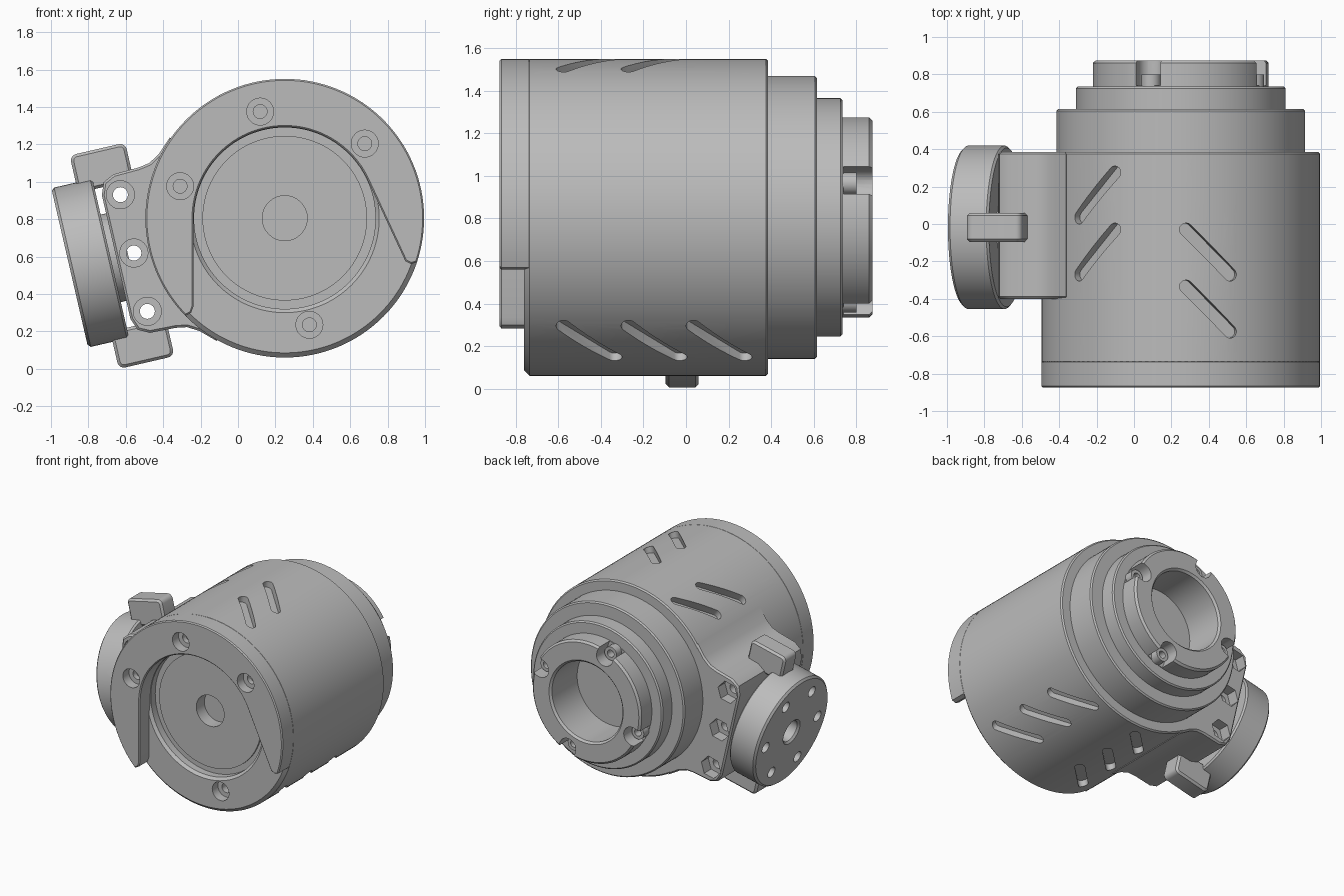
import bpy, bmesh, math
from math import sin, cos, radians, pi
from mathutils import Matrix, Vector

if "Cube" in bpy.data.objects:
    bpy.data.objects.remove(bpy.data.objects["Cube"])

grey = bpy.data.materials.new("machined_grey")
grey.use_nodes = True
COLOUR = (0.5, 0.5, 0.5, 1)
grey.diffuse_color = COLOUR
grey.node_tree.nodes["Principled BSDF"].inputs["Base Color"].default_value = COLOUR

# Housing axis runs along y; the clamp frame is tilted about it
CX, CZ, TILT = 0.25, 0.805, radians(13)
OUT = Vector((-cos(TILT), 0, -sin(TILT)))
UP = Vector((-sin(TILT), 0, cos(TILT)))
Y = Vector((0, 1, 0))
CENTRE = Vector((CX, 0, CZ))
IDENT = Matrix()


def frame(x, y, z, origin):
    """Matrix from three axes and an origin."""
    m = Matrix((x, y, z)).transposed().to_4x4()
    m.translation = origin
    return m


HOUSING = Matrix.Translation(CENTRE)
CLAMP = frame(OUT, Y, UP, CENTRE)


def polar(r, deg):
    """Point in the xz plane, angle measured clockwise from the top."""
    return (r * sin(radians(deg)), r * cos(radians(deg)))


def arc(r, a, b, steps):
    return [polar(r, a + (b - a) * i / steps) for i in range(steps + 1)]


def capsule(a, b, r, steps=10):
    """Rounded slot outline between two points."""
    a, b = Vector(a), Vector(b)
    ang = math.atan2(b.y - a.y, b.x - a.x)
    pts = []
    for c, start in ((b, ang - pi / 2), (a, ang + pi / 2)):
        for i in range(steps + 1):
            t = start + pi * i / steps
            pts.append((c.x + r * cos(t), c.y + r * sin(t)))
    return pts


def finish(bm, name, matrix):
    bm.transform(matrix)
    bmesh.ops.recalc_face_normals(bm, faces=bm.faces)
    me = bpy.data.meshes.new(name)
    bm.to_mesh(me)
    bm.free()
    me.materials.append(grey)
    ob = bpy.data.objects.new(name, me)
    bpy.context.collection.objects.link(ob)
    return ob


def prism(name, outline, y0, y1, matrix=IDENT, bevel=0):
    """Extrude an (x, z) outline along y, with optional chamfered rims."""
    bm = bmesh.new()
    base = bm.faces.new([bm.verts.new((x, y0, z)) for x, z in outline])
    top = bmesh.ops.extrude_face_region(bm, geom=[base], use_keep_orig=True)["geom"]
    bmesh.ops.translate(bm, vec=(0, y1 - y0, 0),
                        verts=[v for v in top if isinstance(v, bmesh.types.BMVert)])
    bmesh.ops.recalc_face_normals(bm, faces=bm.faces)
    if bevel:
        rims = [e for e in bm.edges if abs(e.verts[0].co.y - e.verts[1].co.y) < 1e-6]
        bmesh.ops.bevel(bm, geom=rims, offset=bevel, segments=1, affect='EDGES')
    return finish(bm, name, matrix)


def lathe(name, profile, matrix=IDENT, steps=96):
    """Spin an (r, y) profile, starting and ending on the axis, about y."""
    bm = bmesh.new()
    rings = []
    for r, y in profile:
        n = steps if r else 1
        rings.append([bm.verts.new((r * cos(2 * pi * i / n), y, r * sin(2 * pi * i / n)))
                      for i in range(n)])
    for a, b in zip(rings, rings[1:]):
        for i in range(steps):
            quad = [a[i % len(a)], a[(i + 1) % len(a)], b[(i + 1) % len(b)], b[i % len(b)]]
            bm.faces.new(list(dict.fromkeys(quad)))
    return finish(bm, name, matrix)


def rod(r, y0, y1, matrix, steps=32, name="cutter"):
    return lathe(name, [(0, y0), (r, y0), (r, y1), (0, y1)], matrix, steps)


def carve(ob, cutters):
    """Subtract every cutter, bake the result and drop the cutters."""
    for c in cutters:
        c.hide_render = True
        mod = ob.modifiers.new("cut", 'BOOLEAN')
        mod.operation, mod.solver, mod.object = 'DIFFERENCE', 'EXACT', c
    deps = bpy.context.evaluated_depsgraph_get()
    me = bpy.data.meshes.new_from_object(ob.evaluated_get(deps))
    ob.modifiers.clear()
    ob.data = me
    for c in cutters:
        bpy.data.objects.remove(c)


def at(r, deg):
    x, z = polar(r, deg)
    return HOUSING @ Matrix.Translation((x, 0, z))


# Stepped housing with front recess and rear socket
housing = lathe("housing", [
    (0, -.6), (.12, -.6), (.12, -.7), (.44, -.7), (.44, -.685), (.485, -.685),
    (.485, -.74), (.505, -.76), (.72, -.76), (.745, -.735), (.745, .375), (.735, .385),
    (.665, .385), (.665, .605), (.655, .615), (.56, .615), (.56, .725), (.55, .735),
    (.47, .735), (.47, .86), (.455, .875), (.32, .875), (.305, .86), (.305, .55),
    (0, .55)], HOUSING, 128)

# Slanted vent slots, mirrored about the tilted clamp plane
cuts = []
for base in (0, 180):
    for side in (1, -1):
        th = radians(base + side * 24.5) - TILT
        radial, tangent = Vector((sin(th), 0, cos(th))), Vector((cos(th), 0, -sin(th)))
        for y in (.155, -.15, -.455):
            m = frame(tangent, radial, Y, CENTRE + Y * y)
            cuts.append(prism("cutter", capsule((-.12 * side, .12), (.12 * side, -.12), .035),
                              .685, .85, m))
# Rear notches that hold the screws
NOTCHES = [-22 + 90 * k for k in range(4)]
for deg in NOTCHES:
    cuts.append(prism("cutter", capsule(polar(.425, deg), polar(.6, deg), .07),
                      .74, .95, HOUSING))
# Lower front bolt hole
cuts += [rod(.072, -.9, -.69, at(.585, 167)), rod(.037, -.8, -.6, at(.585, 167))]
carve(housing, cuts)

for deg in NOTCHES:
    lathe("rear_screw", [(0, .74), (.028, .74), (.028, .80), (.052, .80), (.052, .70),
                         (0, .70)], at(.425, deg), 32)

# Front hood, an open horseshoe plate
outline = (arc(.745, -134.5, 108.4, 90) + [(.675, -.245), (.645, -.23)]
           + arc(.488, 66.6, -90, 60) + [(-.488, -.47), (-.5, -.505)])
hood = prism("front_hood", outline, -.875, -.73, HOUSING, .008)
cuts = []
for deg in (-73, -13, 47):
    cuts += [rod(.072, -.9, -.8, at(.585, deg)), rod(.037, -.82, -.745, at(.585, deg))]
carve(hood, cuts)

# Side clamp bracket
half = [(.5, .56), (.58, .485), (.64, .45), (.70, .44), (.84, .435), (.9, .405), (.925, .34)]
bracket = prism("clamp_bracket", half + [(n, -t) for n, t in reversed(half)],
                -.4, .385, CLAMP, .012)
cuts = []
BOLTS = (-.32, 0, .32)
for t in BOLTS:
    m = CLAMP @ Matrix.Translation((.828, 0, t))
    cuts += [rod(.04, -.5, .5, m), rod(.075, -.5, -.34, m), rod(.085, .3, .5, m, 6)]
for t in (-.165, .165):
    square = [(.81, t - .055), (.95, t - .055), (.95, t + .055), (.81, t + .055)]
    cuts += [prism("cutter", square, -.5, -.32, CLAMP), prism("cutter", square, .3, .5, CLAMP)]
carve(bracket, cuts)

# Round mounting disc with its hub, facing outward from the bracket
DISC = frame(Y, OUT, UP, CENTRE - Y * .018)
disc = lathe("mounting_disc", [
    (0, .955), (.425, .955), (.437, .967), (.437, 1.165), (.422, 1.18), (.1, 1.18),
    (.085, 1.165), (.085, 1.05), (0, 1.05)], DISC)
cuts = []
for k in range(6):
    x, z = polar(.32, 60 * k + 30)
    cuts.append(rod(.042, 1.08, 1.3, DISC @ Matrix.Translation((x, 0, z)), 24))
carve(disc, cuts)
rod(.24, .86, .96, DISC, 64, "disc_hub")

# Tabs above and below the bracket
for name, side in (("upper_tab", 1), ("lower_tab", -1)):
    bm = bmesh.new()
    bmesh.ops.create_cube(bm, size=1)
    bmesh.ops.scale(bm, vec=(.305, .155, .205), verts=bm.verts)
    along = [e for e in bm.edges if abs(e.verts[0].co.y - e.verts[1].co.y) > .1]
    bmesh.ops.bevel(bm, geom=along, offset=.035, segments=4, profile=.5, affect='EDGES')
    rims = [e for e in bm.edges if abs(e.verts[0].co.y - e.verts[1].co.y) < 1e-5]
    bmesh.ops.bevel(bm, geom=rims, offset=.015, segments=1, affect='EDGES')
    finish(bm, name, CLAMP @ Matrix.Translation((.893, -.018, side * .483)))

# Smooth the round walls, keep the machined edges crisp
bpy.ops.object.select_all(action='DESELECT')
for ob in bpy.context.collection.objects:
    if ob.type == 'MESH' and grey.name in ob.data.materials:
        ob.select_set(True)
        bpy.context.view_layer.objects.active = ob
bpy.ops.object.shade_smooth_by_angle(angle=radians(30))
